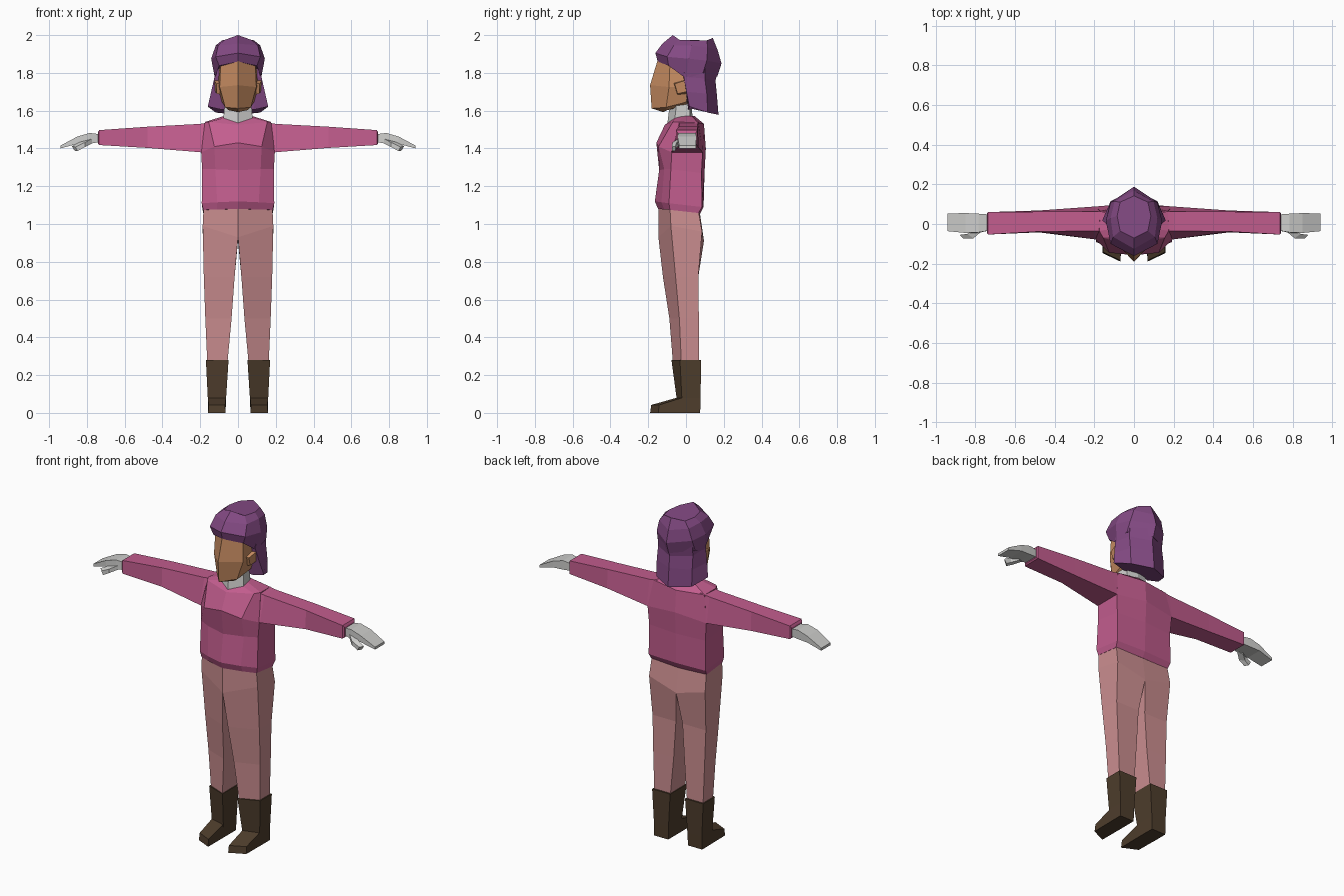
import bpy, bmesh


def material(name, srgb):
    m = bpy.data.materials.new(name)
    lin = [((c / 255 + 0.055) / 1.055) ** 2.4 for c in srgb]
    m.diffuse_color = (*lin, 1)
    return m


PINK = material("raspberry knit", (194, 93, 142))
ROSE = material("dusty rose cloth", (203, 142, 144))
PLUM = material("plum hair", (132, 74, 132))
SKIN = material("warm skin", (200, 141, 98))
BROWN = material("dark brown leather", (78, 61, 44))
GREY = material("light grey", (205, 205, 203))


def loft(name, rings, mat):
    """Skin a row of equal point rings and close both ends."""
    bm = bmesh.new()
    rows = [[bm.verts.new(p) for p in r] for r in rings]
    n = len(rows[0])
    for a, b in zip(rows, rows[1:]):
        for i in range(n):
            j = (i + 1) % n
            bm.faces.new((a[i], a[j], b[j], b[i]))
    bm.faces.new(rows[0])
    bm.faces.new(rows[-1])
    bmesh.ops.recalc_face_normals(bm, faces=bm.faces)
    mesh = bpy.data.meshes.new(name)
    bm.to_mesh(mesh)
    bm.free()
    mesh.materials.append(mat)
    obj = bpy.data.objects.new(name, mesh)
    bpy.context.collection.objects.link(obj)
    return obj


def symmetric(name, halves, mat):
    """Each half ring runs from front centre to back centre on +x."""
    loft(name, [h + [(-x, y, z) for x, y, z in reversed(h[1:-1])] for h in halves], mat)


def pair(name, rings, mat):
    for side, s in (("left", 1), ("right", -1)):
        loft(f"{side}_{name}", [[(s * x, y, z) for x, y, z in r] for r in rings], mat)


# Sweater body, hem to collar
symmetric("sweater_body", [
    [(0, -.148, 1.08), (.11, -.115, 1.077), (.184, -.085, 1.075), (.184, .066, 1.058), (0, .075, 1.055)],
    [(0, -.165, 1.12), (.11, -.130, 1.115), (.192, -.09, 1.11), (.19, .085, 1.09), (0, .093, 1.09)],
    [(0, -.142, 1.285), (.12, -.115, 1.29), (.19, -.08, 1.29), (.188, .082, 1.27), (0, .098, 1.27)],
    [(0, -.157, 1.43), (.125, -.145, 1.41), (.195, -.075, 1.38), (.195, .088, 1.38), (0, .105, 1.40)],
    [(0, -.112, 1.525), (.155, -.07, 1.54), (.175, -.035, 1.54), (.17, .065, 1.535), (0, .095, 1.53)],
    [(0, -.098, 1.535), (.075, -.06, 1.56), (.08, -.02, 1.57), (.07, .03, 1.572), (0, .045, 1.572)],
], PINK)

# Sleeves: narrower on top, flaring into the shoulder
def sleeve_ring(x, top, bottom, tf, tb, bf, bb):
    return [(x, tf, top), (x, tb, top), (x, bb, bottom), (x, bf, bottom)]

pair("sleeve", [
    sleeve_ring(.14, 1.54, 1.375, -.035, .065, -.08, .09),
    sleeve_ring(.20, 1.53, 1.38, -.035, .062, -.077, .088),
    sleeve_ring(.48, 1.515, 1.403, -.038, .062, -.042, .068),
    sleeve_ring(.735, 1.497, 1.418, -.053, .06, -.053, .06),
    sleeve_ring(.742, 1.485, 1.425, -.045, .053, -.045, .053),
], PINK)

# Hands and thumbs
pair("hand", [
    sleeve_ring(.73, 1.475, 1.432, -.033, .048, -.033, .048),
    sleeve_ring(.785, 1.482, 1.428, -.042, .052, -.045, .052),
    sleeve_ring(.85, 1.463, 1.425, -.045, .055, -.045, .055),
    sleeve_ring(.94, 1.415, 1.400, -.036, .053, -.036, .053),
], GREY)
pair("thumb", [
    [(.765, -.035, 1.455), (.80, -.02, 1.45), (.80, -.025, 1.42), (.765, -.035, 1.43)],
    [(.81, -.072, 1.432), (.84, -.05, 1.432), (.835, -.05, 1.405), (.81, -.072, 1.408)],
    [(.86, -.074, 1.408), (.88, -.055, 1.412), (.865, -.055, 1.388), (.85, -.074, 1.386)],
], GREY)

# Trousers: each half meets on the centre line down to the crotch
pair("trouser_leg", [
    [(0, -.146, 1.09), (.182, -.085, 1.09), (.182, .066, 1.07), (0, .072, 1.07)],
    [(0, -.146, .93), (.187, -.08, .99), (.187, .085, .96), (0, .095, .91)],
    [(.018, -.122, .72), (.181, -.055, .72), (.178, .065, .72), (.022, .065, .72)],
    [(.034, -.088, .50), (.173, -.035, .50), (.171, .068, .50), (.036, .066, .50)],
    [(.055, -.07, .275), (.163, -.025, .275), (.163, .07, .275), (.055, .07, .275)],
], ROSE)

# Boots: shaft and wedge foot with a slanted toe
pair("boot_shaft", [
    [(.05, -.077, .28), (.17, -.032, .28), (.17, .08, .28), (.05, .08, .28)],
    [(.063, -.05, .08), (.16, -.022, .08), (.16, .077, .08), (.063, .077, .08)],
    [(.066, -.05, 0), (.16, -.022, 0), (.16, .075, 0), (.066, .075, 0)],
], BROWN)
pair("boot_foot", [
    [(.066, .0, .08), (.159, .0, .08), (.159, .0, 0), (.066, .0, 0)],
    [(.064, -.05, .08), (.159, -.022, .08), (.159, -.022, 0), (.066, -.05, 0)],
    [(.068, -.184, .042), (.156, -.142, .042), (.158, -.147, 0), (.067, -.19, 0)],
], BROWN)

# Neck
symmetric("neck", [
    [(0, -.10, 1.52), (.078, -.06, 1.55), (.07, .02, 1.55), (0, .035, 1.55)],
    [(0, -.085, 1.64), (.07, -.05, 1.64), (.062, .02, 1.64), (0, .03, 1.64)],
], GREY)

# Face: ridge down the middle, jaw tapering to the chin
symmetric("head", [
    [(0, -.12, 1.592), (.05, -.10, 1.603), (.06, .0, 1.63), (0, .03, 1.63)],
    [(0, -.182, 1.612), (.068, -.105, 1.618), (.085, .0, 1.645), (0, .06, 1.64)],
    [(0, -.19, 1.735), (.097, -.09, 1.725), (.108, .02, 1.73), (0, .10, 1.73)],
    [(0, -.15, 1.868), (.092, -.085, 1.85), (.10, .02, 1.85), (0, .10, 1.85)],
], SKIN)

# Ears
pair("ear", [
    [(.095, -.065, 1.745), (.095, .005, 1.765), (.095, .005, 1.69), (.095, -.045, 1.685)],
    [(.115, -.06, 1.742), (.127, .0, 1.762), (.120, .0, 1.70), (.113, -.045, 1.69)],
], SKIN)

# Hair crown
symmetric("hair_crown", [
    [(0, -.15, 1.86), (.10, -.092, 1.838), (.122, .0, 1.77), (.125, .09, 1.80), (0, .165, 1.78)],
    [(0, -.162, 1.905), (.118, -.10, 1.885), (.142, .015, 1.875), (.118, .11, 1.865), (0, .188, 1.85)],
    [(0, -.125, 1.955), (.105, -.065, 1.945), (.118, .03, 1.945), (.098, .115, 1.935), (0, .168, 1.92)],
    [(0, -.07, 2.0), (.07, -.035, 1.975), (.085, .04, 1.972), (.07, .11, 1.972), (0, .142, 1.985)],
], PLUM)

# Hair falling behind the jaw to the nape
symmetric("hair_fall", [
    [(0, .03, 1.61), (.085, .012, 1.605), (.160, .018, 1.622), (.118, .115, 1.59), (0, .172, 1.578)],
    [(0, .02, 1.70), (.09, .0, 1.70), (.142, .002, 1.70), (.118, .11, 1.69), (0, .163, 1.69)],
    [(0, .0, 1.78), (.09, -.015, 1.78), (.124, -.012, 1.78), (.116, .10, 1.77), (0, .156, 1.76)],
    [(0, .0, 1.87), (.09, .0, 1.87), (.128, .0, 1.87), (.115, .105, 1.86), (0, .182, 1.85)],
], PLUM)
